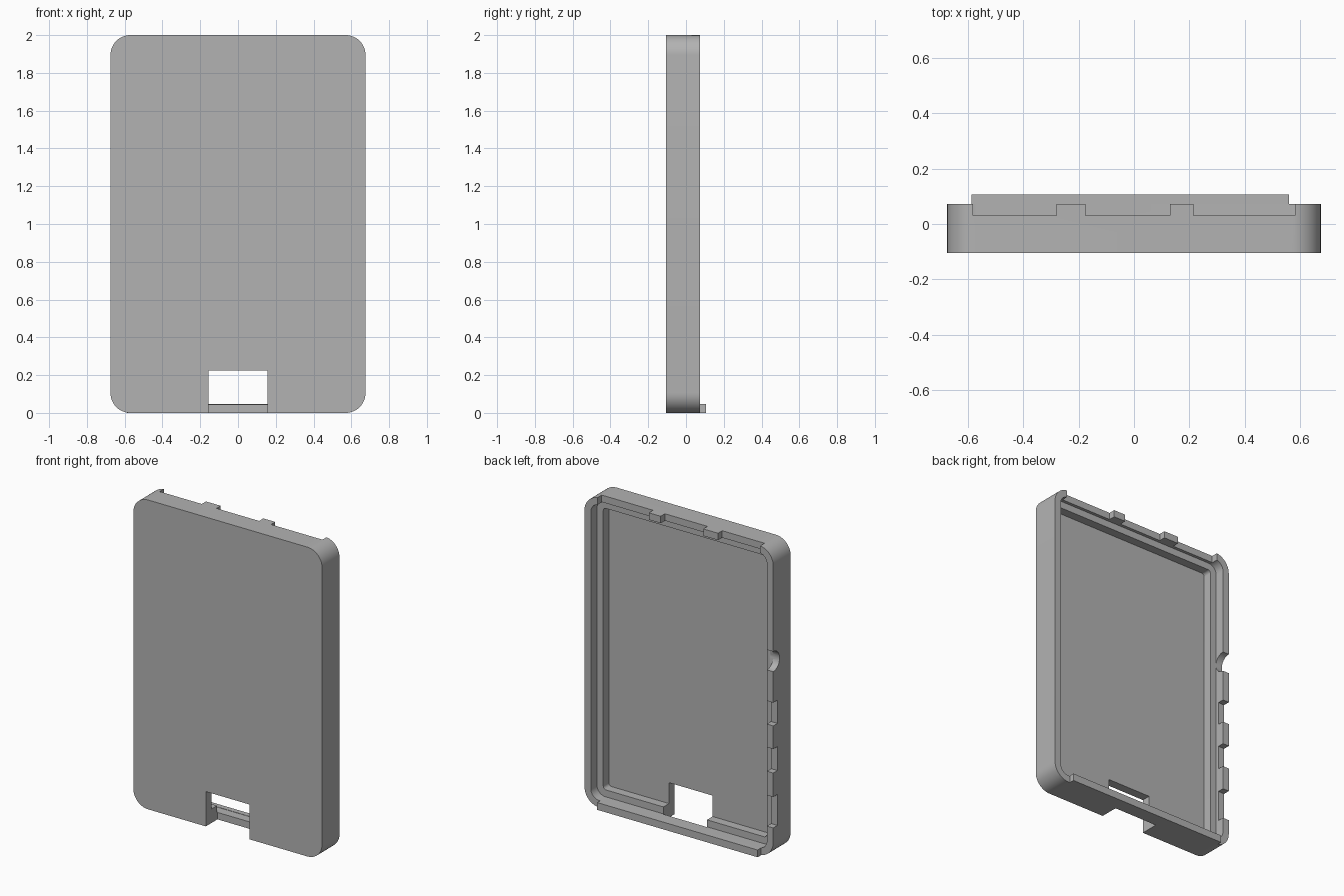
import bpy
import bmesh
from math import cos, sin, pi, radians
from mathutils import Matrix, Vector

cube = bpy.data.objects.get("Cube")
if cube:
    bpy.data.objects.remove(cube, do_unlink=True)

HALF_W, HEIGHT = 0.675, 2.0
FRONT, FLOOR, LEDGE, NOTCH, BACK = -0.105, -0.047, 0.01, 0.03, 0.073
RIM, INNER = 0.045, 0.09      # insets of the rim's and the ledge's inner edges
RADIUS, SEGMENTS = 0.105, 12

grey = bpy.data.materials.new("plain grey")
grey.use_nodes = True
colour = (0.45, 0.45, 0.45, 1)
grey.diffuse_color = colour
grey.node_tree.nodes["Principled BSDF"].inputs["Base Color"].default_value = colour


def make_object(name, bm):
    bmesh.ops.recalc_face_normals(bm, faces=bm.faces)
    mesh = bpy.data.meshes.new(name)
    bm.to_mesh(mesh)
    bm.free()
    mesh.materials.append(grey)
    obj = bpy.data.objects.new(name, mesh)
    bpy.context.collection.objects.link(obj)
    return obj


def add_box(bm, x, y, z):
    size = Vector((x[1] - x[0], y[1] - y[0], z[1] - z[0]))
    centre = Vector((sum(x), sum(y), sum(z))) / 2
    bmesh.ops.create_cube(bm, size=1, matrix=Matrix.Translation(centre) @ Matrix.Diagonal(size).to_4x4())


def rounded_loop(bm, inset, y):
    """Rounded rectangle in the xz plane, shrunk by inset."""
    r = max(RADIUS - inset, 0.02)
    w, h = HALF_W - inset - r, HEIGHT / 2 - inset - r
    verts = []
    for i, (sx, sz) in enumerate(((1, 1), (-1, 1), (-1, -1), (1, -1))):
        for k in range(SEGMENTS + 1):
            a = (i + k / SEGMENTS) * pi / 2
            verts.append(bm.verts.new((sx * w + r * cos(a), y, HEIGHT / 2 + sz * h + r * sin(a))))
    return verts


# Tray: front plate, outer wall, rim, stepped ledge and floor
bm = bmesh.new()
profile = [(0, FRONT), (0, BACK), (RIM, BACK), (RIM, LEDGE), (INNER, LEDGE), (INNER, FLOOR)]
loops = [rounded_loop(bm, inset, y) for inset, y in profile]
for a, b in zip(loops, loops[1:]):
    for i in range(len(a)):
        j = (i + 1) % len(a)
        bm.faces.new((a[i], a[j], b[j], b[i]))
bm.faces.new(loops[0])
bm.faces.new(loops[-1])
tray = make_object("case_tray", bm)

# Cutters: front window, top rim notches, side rim notches, round side port
bm = bmesh.new()
add_box(bm, (-0.157, 0.155), (-0.2, LEDGE + 0.004), (-0.1, 0.225))
for x in ((-0.582, -0.28), (-0.175, 0.13), (0.215, 0.582)):
    add_box(bm, x, (NOTCH, 0.2), (1.94, 2.1))
for z in ((0.86, 1.01), (0.555, 0.71), (0.2, 0.4)):
    add_box(bm, (-0.8, -0.61), (NOTCH, 0.2), z)
bmesh.ops.create_cone(bm, cap_ends=True, segments=40, radius1=0.065, radius2=0.065, depth=0.2,
                      matrix=Matrix.Translation((-0.71, BACK, 1.275)) @ Matrix.Rotation(pi / 2, 4, "Y"))
cutter = make_object("opening_cutter", bm)
cutter.hide_render = True

cut = tray.modifiers.new("openings", "BOOLEAN")
cut.operation = "DIFFERENCE"
cut.solver = "EXACT"
cut.object = cutter
bpy.context.view_layer.objects.active = tray
tray.select_set(True)
bpy.ops.object.modifier_apply(modifier=cut.name)
bpy.data.objects.remove(cutter, do_unlink=True)
bpy.ops.object.shade_smooth_by_angle(angle=radians(30))

# Raised lip along the bottom of the back rim
bm = bmesh.new()
add_box(bm, (-0.587, 0.56), (BACK, 0.107), (0, 0.047))
make_object("bottom_lip", bm)
